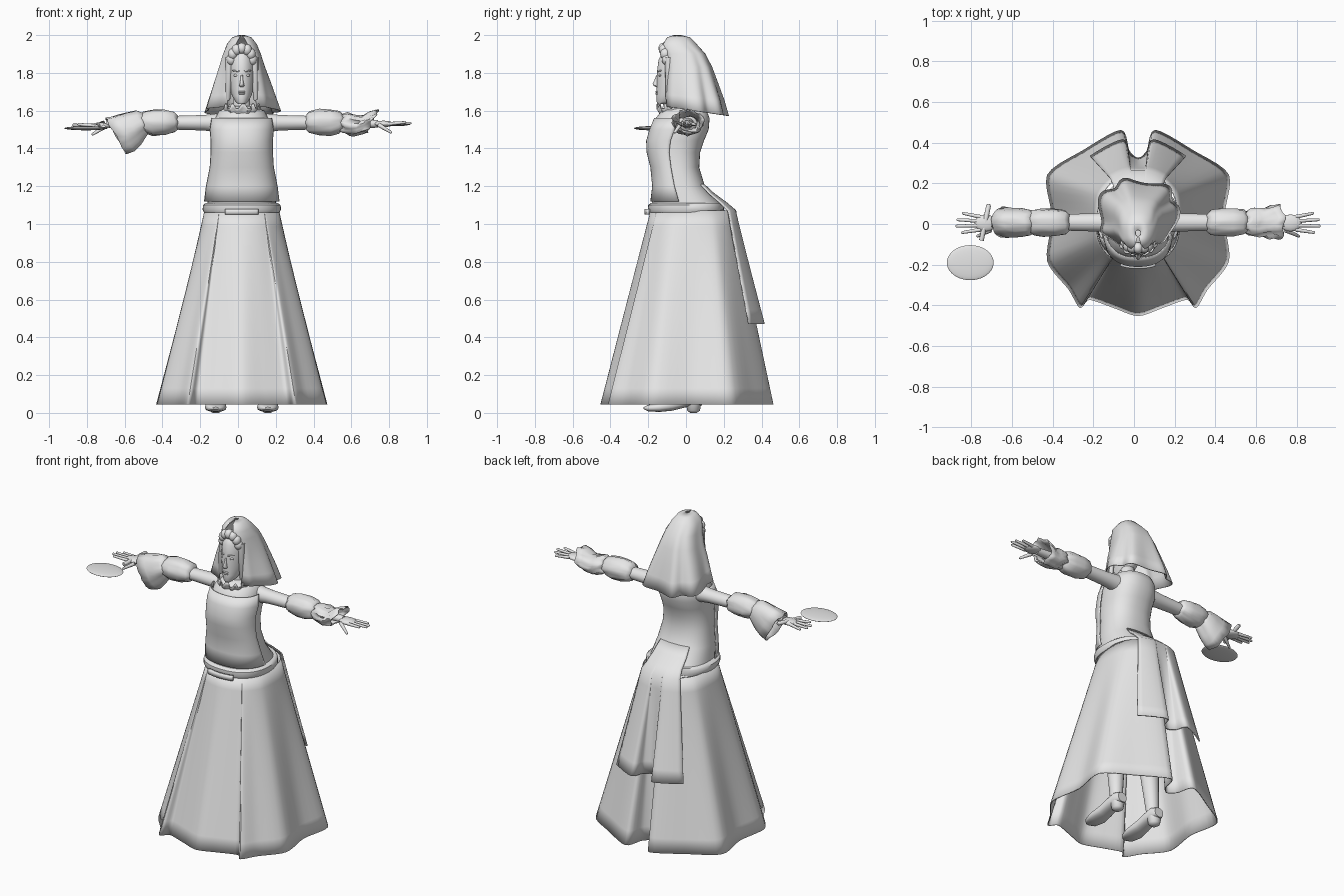
import bpy, bmesh, math, random
from mathutils import Vector

random.seed(4)
if "Cube" in bpy.data.objects:
    bpy.data.objects.remove(bpy.data.objects["Cube"])

CX = 0.02  # the figure stands slightly off the centre line
grey = bpy.data.materials.new("plain_grey")
grey.use_nodes = True
grey.diffuse_color = (0.8, 0.8, 0.8, 1)
grey.node_tree.nodes["Principled BSDF"].inputs["Base Color"].default_value = (0.8, 0.8, 0.8, 1)


def finish(name, bm, sheet=0.0, angle=50):
    """Turn a bmesh into a shaded object; sheets get a little thickness."""
    bmesh.ops.recalc_face_normals(bm, faces=bm.faces)
    mesh = bpy.data.meshes.new(name)
    bm.to_mesh(mesh)
    bm.free()
    ob = bpy.data.objects.new(name, mesh)
    bpy.context.collection.objects.link(ob)
    mesh.materials.append(grey)
    if sheet:
        mod = ob.modifiers.new("thickness", "SOLIDIFY")
        mod.thickness = sheet
        mod.offset = 0
    bpy.ops.object.select_all(action="DESELECT")
    ob.select_set(True)
    bpy.context.view_layer.objects.active = ob
    bpy.ops.object.shade_smooth_by_angle(angle=math.radians(angle))
    return ob


def loft(bm, rings, closed=True, caps=True):
    """Skin a list of rings of points."""
    rows = [[bm.verts.new(p) for p in ring] for ring in rings]
    n = len(rows[0])
    for a, b in zip(rows, rows[1:]):
        for i in range(n if closed else n - 1):
            j = (i + 1) % n
            bm.faces.new((a[i], a[j], b[j], b[i]))
    if closed and caps:
        bm.faces.new(rows[0])
        bm.faces.new(rows[-1])


def power(v, p):
    return math.copysign(abs(v) ** p, v)


def oval(z, hw, yf, yb, n=40, p=0.85, start=0.0, end=2 * math.pi, open_arc=False):
    """Level ring; the angle runs from the front (-y) round through +x."""
    pts = []
    for i in range(n):
        a = start + (end - start) * i / (n - 1 if open_arc else n)
        pts.append(Vector((CX + hw * power(math.sin(a), p),
                           (yf + yb) / 2 - (yb - yf) / 2 * power(math.cos(a), p), z)))
    return pts


def tube(bm, a, b, r1, r2, n=10):
    a, b = Vector(a), Vector(b)
    d = (b - a).normalized()
    u = d.orthogonal().normalized()
    v = d.cross(u)
    angs = [2 * math.pi * i / n for i in range(n)]
    loft(bm, [[c + (u * math.cos(t) + v * math.sin(t)) * r for t in angs]
              for c, r in ((a, r1), (b, r2), (b + d * r2 * 0.7, r2 * 0.5))])


def ball(bm, centre, size, seg=16):
    res = bmesh.ops.create_uvsphere(bm, u_segments=seg, v_segments=seg // 2 + 2, radius=1)
    for v in res["verts"]:
        v.co = Vector([c + s * k for c, s, k in zip(centre, size, v.co)])


# Skirt: a pleated hem outline rising to an oval waist
half = [(0, -.45), (.12, -.41), (.24, -.37), (.285, -.41), (.34, -.32), (.445, -.18),
        (.42, .03), (.445, .24), (.27, .36), (.085, .46), (.045, .36), (0, .32)]
loop = half + [(-x, y) for x, y in reversed(half[1:-1])]
hem = []
for i in range(len(loop)):
    p0, p1, p2, p3 = [Vector(loop[(i + k) % len(loop)]) for k in (-1, 0, 1, 2)]
    for k in range(5):
        t = k / 5
        hem.append(p1 + (p2 - p0) * 0.4 * (t - 2 * t * t + t ** 3)
                   + (p2 - p1) * (3 * t * t - 2 * t ** 3) + (p3 - p1) * 0.4 * (t ** 3 - t * t))


def waist_point(h):
    a = math.atan2(h.x, -h.y)
    return Vector((0.195 * power(math.sin(a), .85), 0.03 - 0.215 * power(math.cos(a), .85)))


def skirt_point(h, t, scale=1.0):
    p = waist_point(h).lerp(h, t) * scale
    return Vector((CX + p.x, p.y, 1.07 - 1.025 * t))


bm = bmesh.new()
loft(bm, [[skirt_point(h, t / 12) for h in hem] for t in range(13)], caps=False)
finish("skirt", bm, 0.006)

# Back sash draped over the bustle, following the skirt folds
back = hem[40:71]
rows = [[Vector((CX + waist_point(h).x * kx, waist_point(h).y * ky, z)) for h in back]
        for z, kx, ky in ((1.21, .8, .38), (1.16, .88, .6), (1.11, .95, .88))]
rows += [[skirt_point(h, .585 * k / 8, 1.07 + .006 * k) for h in back] for k in range(9)]
bm = bmesh.new()
loft(bm, rows, closed=False)
finish("back_sash", bm, 0.008)

# Bodice
body = [(1.05, .19, -.18, .22), (1.12, .18, -.18, .17), (1.2, .17, -.17, .10), (1.3, .15, -.18, .07),
        (1.38, .145, -.2, .075), (1.44, .145, -.202, .095), (1.5, .15, -.185, .12),
        (1.56, .14, -.16, .125), (1.6, .12, -.13, .11), (1.625, .06, -.1, .05)]
bm = bmesh.new()
loft(bm, [oval(*r) for r in body])
finish("bodice", bm)

# Front panel over the bodice
bm = bmesh.new()
loft(bm, [oval(z, hw + .018, yf - .006, yb, 30, .85, -1.45, 1.45, True)
          for z, hw, yf, yb in body[1:8]], closed=False)
finish("front_panel", bm, 0.006)

# Belt and ornament
bm = bmesh.new()
loft(bm, [oval(z, hw, -hw + .005, .2, caps) for z, hw, caps in
          ((1.06, .2, 40), (1.075, .207, 40), (1.1, .206, 40), (1.112, .19, 40))])
finish("belt", bm)
bm = bmesh.new()
loft(bm, [oval(z, .2, -.212, .2, 14, .85, -.38, .38, True) for z in (1.05, 1.065, 1.08)], closed=False)
finish("belt_ornament", bm, 0.016)

# Ruffled collar with standing points
bm = bmesh.new()
rows = []
for k in range(4):
    ring = oval(1.57 + .018 * k, .075 + .008 * k, -.13 - .008 * k, .04, 48)
    for i, p in enumerate(ring):
        p.z += (.012 if i % 4 < 2 else -.012) * k / 3
        p.y += .006 * k / 3 * math.sin(i * 2)
    rows.append(ring)
loft(bm, rows, caps=False)
finish("collar", bm, 0.005)

# Head, neck and face
bm = bmesh.new()
loft(bm, [oval(*r, 32, 1) for r in (
    (1.634, .018, -.148, -.11), (1.648, .034, -.156, -.06), (1.68, .052, -.155, -.01),
    (1.72, .063, -.155, .03), (1.77, .069, -.154, .05), (1.82, .071, -.152, .06),
    (1.87, .067, -.145, .055), (1.91, .05, -.125, .035), (1.93, .02, -.08, 0))])
tube(bm, (CX, -.03, 1.57), (CX, -.04, 1.7), .048, .042, 20)
finish("head", bm)
bm = bmesh.new()
loft(bm, [oval(z, hw, yf, -.14, 12, 1) for z, hw, yf in
          ((1.724, .007, -.157), (1.732, .014, -.172), (1.742, .011, -.177),
           (1.765, .007, -.166), (1.79, .006, -.156))])
finish("nose", bm)
bm = bmesh.new()
ball(bm, (CX, -.153, 1.700), (.02, .009, .005))
ball(bm, (CX, -.152, 1.690), (.017, .01, .006))
finish("lips", bm)
for s, side in ((1, "left"), (-1, "right")):
    bm = bmesh.new()
    ball(bm, (CX + s * .03, -.137, 1.787), (.014, .01, .007))
    finish(side + "_eye", bm)
    bm = bmesh.new()
    tube(bm, (CX + s * .013, -.15, 1.808), (CX + s * .048, -.132, 1.812), .005, .003)
    finish(side + "_eyebrow", bm)

# Hair: swept locks over the brow and beside the cheeks
bm = bmesh.new()
for k in range(7):
    a = math.pi * k / 6
    ball(bm, (CX + .055 * math.cos(a), -.10 - .018 * math.sin(a), 1.87 + .06 * math.sin(a)),
         (.026, .028, .03))
for s in (1, -1):
    tube(bm, (CX + s * .066, -.09, 1.88), (CX + s * .074, -.095, 1.66), .022, .013)
finish("hair", bm, angle=80)

# Veil: folded drape, open around the face
bm = bmesh.new()
rows = []
for z, hw, yf, yb, gap in ((1.998, .012, -.06, -.03, .1), (1.985, .05, -.1, .02, .2),
                           (1.95, .077, -.125, .055, .35), (1.9, .097, -.118, .1, .65),
                           (1.83, .118, -.112, .135, .6), (1.75, .145, -.112, .165, .46),
                           (1.67, .17, -.112, .195, .38), (1.6, .192, -.112, .215, .34)):
    ring = oval(z, hw, yf, yb, 73, .85, gap, 2 * math.pi - gap, True)
    drop = (2.0 - z) / .4
    for i, p in enumerate(ring):
        f = 1 + .07 * drop * math.sin(i * math.pi / 6 + .6 * math.sin(i * .3))
        p.x = CX + (p.x - CX) * f
        p.y = p.y * (f if p.y > 0 else 1)
        p.z -= max(0, drop - .4) * (.25 * p.y - .01)
    rows.append(ring)
loft(bm, rows, closed=False)
finish("veil", bm, 0.006, 70)


def sleeve(name, s, rings, ruffle=0.0, sheet=0.0):
    """Tube along the arm; each ring has a top point, a bottom point and a half width."""
    bm = bmesh.new()
    rows = []
    for xt, zt, xb, zb, hy in rings:
        row = []
        for i in range(28):
            a = 2 * math.pi * i / 28
            c = (1 + math.cos(a)) / 2
            f = 1 + ruffle * random.uniform(-1, 1)
            zc = (zt + zb) / 2
            row.append((CX + s * (xb + (xt - xb) * c + ruffle * .06 * math.sin(5 * a)),
                        .008 + hy * f * math.sin(a), zc + (zt - zb) / 2 * math.cos(a) * f))
        rows.append(row)
    loft(bm, rows, caps=not sheet)
    finish(name, bm, sheet, 60)


# Arms, sleeves and hands
upper = [(.13, 1.585, .13, 1.485, .05), (.2, 1.577, .2, 1.495, .045), (.37, 1.572, .37, 1.5, .04),
         (.72, 1.55, .72, 1.51, .024)]
puff = [(.34, 1.575, .34, 1.5, .042), (.36, 1.595, .355, 1.485, .06), (.41, 1.607, .41, 1.472, .066),
        (.47, 1.605, .47, 1.468, .068), (.52, 1.595, .51, 1.478, .062), (.545, 1.57, .535, 1.5, .045)]
cuff = [(.53, 1.575, .52, 1.5, .045), (.56, 1.585, .54, 1.485, .062), (.6, 1.575, .57, 1.475, .07),
        (.64, 1.57, .59, 1.47, .066), (.68, 1.59, .63, 1.48, .075), (.72, 1.6, .66, 1.485, .08)]
hanging = [(.51, 1.58, .49, 1.5, .045), (.56, 1.595, .51, 1.46, .06), (.61, 1.585, .54, 1.42, .066),
           (.66, 1.575, .57, 1.39, .07), (.72, 1.56, .61, 1.368, .074)]
for s, side in ((1, "left"), (-1, "right")):
    sleeve(side + "_arm", s, upper)
    sleeve(side + "_puff_sleeve", s, puff, .06)
    if s > 0:
        sleeve("left_cuff", s, cuff, .14, .005)
    else:
        sleeve("right_hanging_cuff", s, hanging, .06, .005)
    z = 1.53 if s > 0 else 1.52
    bm = bmesh.new()
    ball(bm, (CX + s * .75, .005, z), (.055, .042, .017))
    for k, reach in enumerate((.865, .893, .888, .86)):
        y = -.028 + .021 * k
        tube(bm, (CX + s * .775, y, z), (CX + s * reach, y * 1.5, z + .008 - .004 * k), .010, .007)
    tube(bm, (CX + s * .725, -.03, z - .005), (CX + s * .79, -.06, z - .045), .012, .007)
    finish(side + "_hand", bm)

    # Legs and heeled shoes
    x = CX + s * .138
    bm = bmesh.new()
    tube(bm, (x, .03, .05), (x - s * .01, .01, .35), .034, .055, 18)
    tube(bm, (x - s * .01, .01, .35), (x - s * .04, 0, .95), .055, .085, 18)
    finish(side + "_leg", bm)
    bm = bmesh.new()
    rows = []
    for y, hw, lo, hi in ((-.225, .015, .02, .03), (-.2, .042, .008, .042), (-.14, .057, .005, .055),
                          (-.07, .05, .012, .075), (0, .045, .03, .1), (.05, .045, .035, .11),
                          (.085, .03, .04, .1)):
        rows.append([(x + hw * math.sin(a), y, (lo + hi) / 2 + (hi - lo) / 2 * power(math.cos(a), .7))
                     for a in [2 * math.pi * i / 20 for i in range(20)]])
    loft(bm, rows)
    tube(bm, (x, .04, .06), (x, .04, .012), .042, .034, 18)
    for v in bm.verts:
        v.co.z = max(v.co.z, 0)
    finish(side + "_shoe", bm)

# Strap at the right wrist and the floating oval tray
bm = bmesh.new()
tube(bm, (-.75, -.08, 1.515), (-.715, .09, 1.535), .012, .012)
finish("wrist_strap", bm)
bm = bmesh.new()
ball(bm, (-.805, -.19, 1.507), (.115, .086, .011), 40)
finish("oval_tray", bm)
